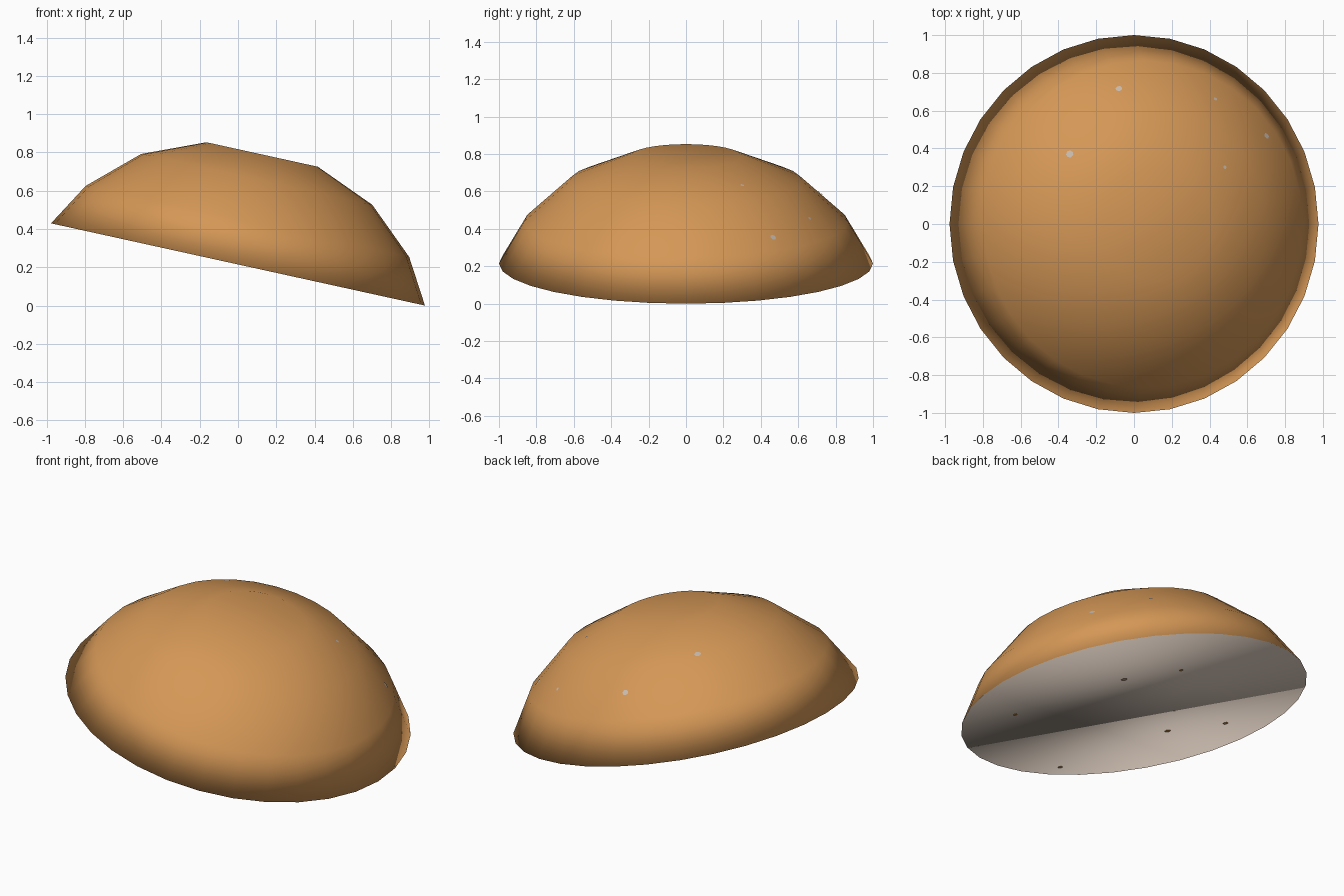
import bpy, bmesh, math
from mathutils import Matrix, Vector
from mathutils.bvhtree import BVHTree

if "Cube" in bpy.data.objects:
    bpy.data.objects.remove(bpy.data.objects["Cube"])

TILT = math.radians(12.4)
SIDES = 32
# dome profile: (radius, height above the cut face)
PROFILE = [(1.0, 0.0), (0.865, 0.23), (0.618, 0.455), (0.298, 0.588)]


def material(name, rgb):
    m = bpy.data.materials.new(name)
    m.diffuse_color = (*rgb, 1)
    m.use_nodes = True
    m.node_tree.nodes["Principled BSDF"].inputs["Base Color"].default_value = m.diffuse_color
    return m


crust = material("golden brown", (0.66, 0.31, 0.093))
pale = material("pale grey", (0.58, 0.49, 0.42))


def finish(bm, name, mats):
    me = bpy.data.meshes.new(name)
    bm.to_mesh(me)
    ob = bpy.data.objects.new(name, me)
    bpy.context.collection.objects.link(ob)
    for m in mats:
        me.materials.append(m)
    return ob


# tilted dome with flat top facet and flat underside, all smooth shaded
place = Matrix.Translation((0, 0, math.sin(TILT))) @ Matrix.Rotation(TILT, 4, 'Y')
bm = bmesh.new()
rings = []
for r, h in PROFILE:
    rings.append([bm.verts.new(place @ Vector((r * math.cos(a), r * math.sin(a), h)))
                  for a in (math.tau * i / SIDES for i in range(SIDES))])
for lo, hi in zip(rings, rings[1:]):
    for i in range(SIDES):
        j = (i + 1) % SIDES
        bm.faces.new((lo[i], lo[j], hi[j], hi[i]))
bm.faces.new(rings[-1])
under = bm.faces.new(rings[0][::-1])
under.material_index = 1
for f in bm.faces:
    f.smooth = True
bm.normal_update()
tree = BVHTree.FromBMesh(bm)
finish(bm, "dome", [crust, pale])
bm.free()


# small flat specks laid on the surface
def specks(name, spots, direction, mat):
    b = bmesh.new()
    for x, y, r in spots:
        loc, nor, _, _ = tree.ray_cast(Vector((x, y, -3 * direction)), Vector((0, 0, direction)))
        if loc is None:
            continue
        m = Matrix.Translation(loc + nor * 0.003) @ nor.to_track_quat('Z', 'Y').to_matrix().to_4x4()
        bmesh.ops.create_circle(b, cap_ends=True, segments=7, radius=r, matrix=m)
    finish(b, name, [mat])
    b.free()


specks("top_specks", [(-0.08, 0.715, 0.018), (-0.34, 0.37, 0.02), (0.43, 0.66, 0.01),
                      (0.70, 0.465, 0.017), (0.48, 0.30, 0.01)], -1, pale)
specks("underside_specks", [(0.30, 0.27, 0.018), (-0.45, -0.24, 0.018), (-0.71, -0.035, 0.016),
                            (0.06, 0.49, 0.012), (-0.18, -0.87, 0.015), (0.59, -0.35, 0.012)], 1, crust)
